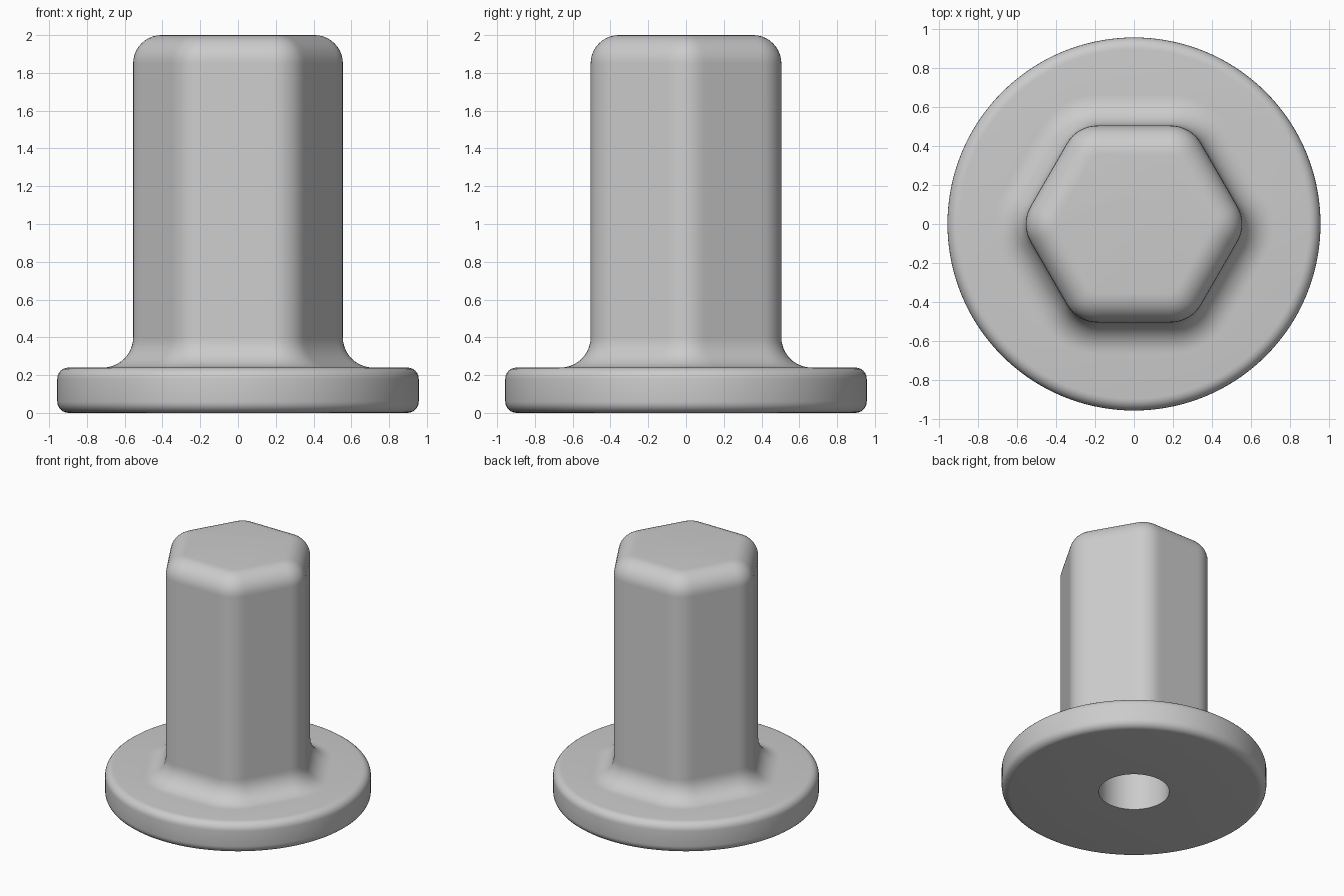
import bpy, bmesh, math

if "Cube" in bpy.data.objects:
    bpy.data.objects.remove(bpy.data.objects["Cube"])

N = 144                       # points around every ring
APOTHEM, CORNER = 0.505, 0.18  # hex shaft half width, vertical edge rounding
FLANGE_R, FLANGE_H, FLANGE_ROUND = 0.957, 0.24, 0.06
HEIGHT, FILLET, TOP_ROUND = 2.0, 0.16, 0.15
HOLE_R, HOLE_DEPTH = 0.255, 1.2


def circle(r):
    return lambda ang: r


def rounded_hex(offset):
    """Polar radius of the hexagon with rounded corners, grown by offset."""
    c = (APOTHEM - CORNER) / math.cos(math.pi / 6)
    r = CORNER + offset

    def radius(ang):
        t = abs((ang + math.pi / 6) % (math.pi / 3) - math.pi / 6)
        if t < math.atan2(r * 0.5, c + r * math.cos(math.pi / 6)):
            return c * math.cos(t) + math.sqrt(r * r - (c * math.sin(t)) ** 2)
        return (APOTHEM + offset) / math.cos(math.pi / 6 - t)
    return radius


def arc(start, end, steps):
    return [math.radians(start + (end - start) * i / steps) for i in range(steps + 1)]


rings = []
# Blind hole, from its end down to the underside
rings += [(circle(HOLE_R), HOLE_DEPTH), (circle(HOLE_R), 0)]
# Flange with rounded lower and upper rims
core = FLANGE_R - FLANGE_ROUND
for a in arc(-90, 0, 6):
    rings.append((circle(core + FLANGE_ROUND * math.cos(a)), FLANGE_ROUND * (1 + math.sin(a))))
for a in arc(0, 90, 6):
    rings.append((circle(core + FLANGE_ROUND * math.cos(a)),
                  FLANGE_H - FLANGE_ROUND * (1 - math.sin(a))))
# Concave fillet into the hex shaft
for a in arc(0, 90, 10):
    rings.append((rounded_hex(FILLET * (1 - math.sin(a))),
                  FLANGE_H + FILLET * (1 - math.cos(a))))
# Rounded top edge
for a in arc(0, 90, 10):
    rings.append((rounded_hex(-TOP_ROUND * (1 - math.cos(a))),
                  HEIGHT - TOP_ROUND * (1 - math.sin(a))))

# Loft the rings and close both ends
bm = bmesh.new()
loops = []
for radius, z in rings:
    loop = []
    for i in range(N):
        ang = 2 * math.pi * i / N
        r = radius(ang)
        loop.append(bm.verts.new((r * math.cos(ang), r * math.sin(ang), z)))
    loops.append(loop)
for lo, hi in zip(loops, loops[1:]):
    for i in range(N):
        j = (i + 1) % N
        bm.faces.new((lo[i], lo[j], hi[j], hi[i]))
bm.faces.new(loops[-1])
bm.faces.new(loops[0][::-1])
bmesh.ops.recalc_face_normals(bm, faces=bm.faces)

mesh = bpy.data.meshes.new("flanged_hex_shaft")
bm.to_mesh(mesh)
bm.free()
grey = bpy.data.materials.new("plain grey")
grey.diffuse_color = (0.6, 0.6, 0.6, 1)
grey.use_nodes = True
grey.node_tree.nodes["Principled BSDF"].inputs["Base Color"].default_value = grey.diffuse_color
mesh.materials.append(grey)
shaft = bpy.data.objects.new("flanged_hex_shaft", mesh)
bpy.context.collection.objects.link(shaft)
bpy.context.view_layer.objects.active = shaft
shaft.select_set(True)
bpy.ops.object.shade_smooth_by_angle(angle=math.radians(30))
